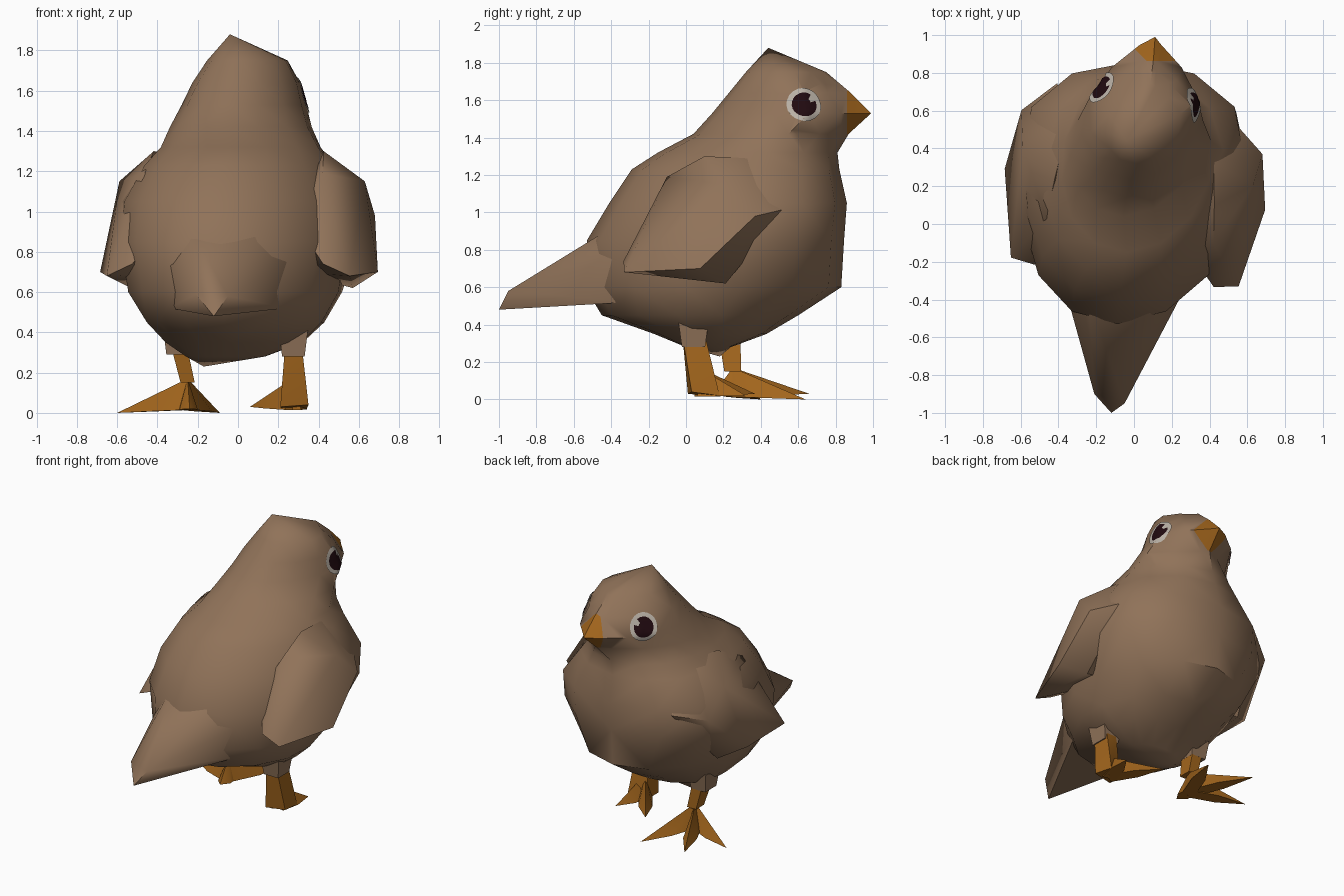
import bpy, bmesh, math
from mathutils import Vector, Matrix
from mathutils.bvhtree import BVHTree

cube = bpy.data.objects.get("Cube")
if cube:
    bpy.data.objects.remove(cube)


def material(name, rgb):
    m = bpy.data.materials.new(name)
    m.use_nodes = True
    m.diffuse_color = (*rgb, 1)
    m.node_tree.nodes["Principled BSDF"].inputs["Base Color"].default_value = (*rgb, 1)
    return m


BROWN = material("brown_plumage", (0.28, 0.17, 0.10))
ORANGE = material("orange_skin", (0.36, 0.13, 0.012))
PALE = material("pale_eye_ring", (0.50, 0.45, 0.39))
DARK = material("dark_pupil", (0.015, 0.003, 0.005))


def finish(name, bm, mats, angle, recalc=True):
    if recalc:
        bmesh.ops.recalc_face_normals(bm, faces=bm.faces)
    me = bpy.data.meshes.new(name)
    bm.to_mesh(me)
    bm.free()
    for m in mats:
        me.materials.append(m)
    ob = bpy.data.objects.new(name, me)
    bpy.context.collection.objects.link(ob)
    bpy.ops.object.select_all(action='DESELECT')
    ob.select_set(True)
    bpy.context.view_layer.objects.active = ob
    bpy.ops.object.shade_smooth_by_angle(angle=math.radians(angle))


def hull(name, points, mat, angle=40):
    bm = bmesh.new()
    for p in points:
        bm.verts.new(p)
    res = bmesh.ops.convex_hull(bm, input=bm.verts)
    inner = [g for g in res["geom_interior"] if isinstance(g, bmesh.types.BMVert)]
    bmesh.ops.delete(bm, geom=inner, context='VERTS')
    finish(name, bm, [mat], angle)


# Body and head: stacked rings (z, back, front, low x, high x, front fullness)
RINGS = [
    (0.28, 0.00, 0.24, -0.26, 0.14, 0.0),
    (0.35, -0.17, 0.43, -0.36, 0.33, 0.0),
    (0.45, -0.45, 0.60, -0.45, 0.44, 0.0),
    (0.60, -0.54, 0.83, -0.54, 0.53, 0.0),
    (0.85, -0.53, 0.845, -0.58, 0.57, 0.35),
    (1.05, -0.41, 0.86, -0.56, 0.55, 0.38),
    (1.23, -0.29, 0.82, -0.46, 0.47, 0.15),
    (1.32, -0.15, 0.81, -0.38, 0.42, 0.0),
    (1.42, 0.04, 0.87, -0.33, 0.37, 0.0),
    (1.53, 0.14, 0.99, -0.27, 0.34, 0.0),
    (1.64, 0.23, 0.88, -0.22, 0.31, 0.0),
    (1.75, 0.32, 0.75, -0.15, 0.25, 0.0),
]
SIDES = 14
bm = bmesh.new()
loops = []
for z, y0, y1, x0, x1, full in RINGS:
    head = z > 1.4
    ring = []
    for i in range(SIDES):
        a = math.tau * i / SIDES + math.pi / 2
        s, c = math.sin(a), math.cos(a)
        dy = (y1 - y0) / 2 * s
        # the head narrows to a point in front, the chest stays broad
        sharp = 1.4 if c > 0 else 0.7
        width = c * abs(c) ** sharp if head and s > 0 else c * (1 + full * max(s, 0))
        lean = 0.18 * dy if head else 0.12 * min(dy, 0)
        ring.append(bm.verts.new(((x0 + x1) / 2 + (x1 - x0) / 2 * width + lean,
                                  (y0 + y1) / 2 + dy, z)))
    loops.append(ring)
crown = bm.verts.new((-0.04, 0.44, 1.88))
belly = bm.verts.new((-0.17, 0.18, 0.23))
for i in range(SIDES):
    j = (i + 1) % SIDES
    for lo, hi in zip(loops, loops[1:]):
        bm.faces.new((lo[i], lo[j], hi[j], hi[i]))
    bm.faces.new((loops[-1][i], loops[-1][j], crown))
    bm.faces.new((loops[0][j], loops[0][i], belly))
bmesh.ops.triangulate(bm, faces=bm.faces)

# Beak: the tip of the head, cut off by planes and coloured
PLANES = [(Vector((0, 0.862, 0)), Vector((0, 1, 0))),
          (Vector((0.06, 0.87, 0)), Vector((1, 1, 0)).normalized())]
for co, no in PLANES:
    front = [f for f in bm.faces if f.calc_center_median().z > 1.4]
    cut = set(front) | {e for f in front for e in f.edges} | {v for f in front for v in f.verts}
    bmesh.ops.bisect_plane(bm, geom=list(cut), plane_co=co, plane_no=no)
for f in bm.faces:
    mid = f.calc_center_median()
    f.material_index = int(mid.z > 1.4 and all((mid - co).dot(no) > 0 for co, no in PLANES))
bmesh.ops.recalc_face_normals(bm, faces=bm.faces)
surface = BVHTree.FromBMesh(bm)
finish("body", bm, [BROWN, ORANGE], 50)

# Tail: tapered wedge continuing the slope of the back
hull("tail", [
    (-0.24, -0.38, 0.93), (0.11, -0.38, 0.93), (-0.36, -0.36, 0.76), (0.26, -0.36, 0.76),
    (-0.34, -0.3, 0.52), (0.24, -0.3, 0.52),
    (-0.31, -0.48, 0.62), (0.17, -0.48, 0.62), (-0.12, -0.52, 0.54),
    (-0.25, -0.62, 0.72), (0.02, -0.63, 0.73),
    (-0.21, -0.90, 0.59), (-0.05, -0.95, 0.58), (-0.12, -1.0, 0.48)], BROWN, 55)

# Wings: folded against the flanks, mirrored about the turned body axis
WING = [(0.68, 0.16, 0.70), (0.63, 0.45, 0.98), (0.60, 0.28, 1.15), (0.41, 0.15, 1.30),
        (0.38, 0.38, 1.29), (0.59, -0.26, 0.68), (0.46, -0.28, 0.74), (0.54, 0.28, 0.62),
        (0.46, 0.60, 1.02), (0.43, -0.05, 1.19), (0.25, 0.20, 0.70), (0.30, -0.10, 0.95)]
yaw = Matrix.Rotation(math.radians(-7), 3, 'Z')
for name, side, dx, stretch, dy in (("left_wing", 1, 0, 1, 0),
                                    ("right_wing", -1, -0.035, 1.1, 0.03)):
    hull(name, [yaw @ Vector((side * x + dx, y * stretch + dy, z)) for x, y, z in WING],
         BROWN, 50)


# Eyes: thin discs draped over the head
def eye(name, centre, normal, notch):
    n = Vector(normal).normalized()
    u = Vector((0, 0, 1)).cross(n).normalized()
    v = n.cross(u)
    c = Vector(centre)
    bm = bmesh.new()

    def drape(r, a):
        p = c + u * r * math.cos(a) + v * r * math.sin(a)
        hit = surface.ray_cast(p + n * 0.4, -n)[0]
        return bm.verts.new((hit if hit else p) + n * 0.008)

    seg = 20
    rings = [[drape(r, math.tau * k / seg) for k in range(seg)] for r in (0.035, 0.066, 0.092)]
    mid = drape(0, 0)
    for k in range(seg):
        j = (k + 1) % seg
        bm.faces.new((mid, rings[0][k], rings[0][j])).material_index = 1
        for t in (0, 1):
            f = bm.faces.new((rings[t][k], rings[t + 1][k], rings[t + 1][j], rings[t][j]))
            f.material_index = int(t == 0 and k not in notch)
    finish(name, bm, [PALE, DARK], 60, recalc=False)


eye("left_eye", (0.31, 0.63, 1.575), (0.93, 0.3, 0.15), (1, 2))
eye("right_eye", (-0.16, 0.71, 1.575), (-0.72, 0.68, 0.15), (7, 8))


# Legs and feet: feathered thigh, tapered shank with a heel, pointed toes
def leg(name, top, ankle, heel, toes):
    t, a = Vector(top), Vector(ankle)
    square = [(-1, -1), (1, -1), (1, 1), (-1, 1)]
    hull(name + "_thigh", [t + Vector((r * 0.9 * i, r * j, h)) for i, j in square
                           for r, h in ((0.062, -0.07), (0.08, 0.06))], BROWN)
    hull(name + "_shank", [t + Vector((0.04 * i, 0.06 * j, 0)) for i, j in square] +
         [a + Vector((0.035 * i, 0.045 * j, -0.02)) for i, j in square] + heel, ORANGE)
    for k, toe in enumerate(toes):
        tip = Vector(toe)
        d = tip - a
        w = Vector((-d.y, d.x, 0)).normalized() * 0.045
        base = Vector((a.x, a.y, 0.015))
        m = base.lerp(tip, 0.5)
        hull(f"{name}_toe_{k + 1}", [a, base - w, base + w, m - w, m + w,
                                     m + Vector((0, 0, 0.045)), tip], ORANGE)


leg("right_leg", (-0.30, 0.23, 0.36), (-0.25, 0.25, 0.17), [],
    [(-0.6, 0.40, 0), (-0.45, 0.66, 0.03), (-0.09, 0.64, 0), (-0.24, 0.14, 0.02)])
leg("left_leg", (0.275, 0.04, 0.35), (0.27, 0.07, 0.17),
    [(0.35, 0.03, 0.04), (0.21, 0.01, 0.03), (0.22, 0.12, 0.02), (0.34, 0.18, 0.02)],
    [(0.06, 0.37, 0.03), (0.33, 0.32, 0.02)])
